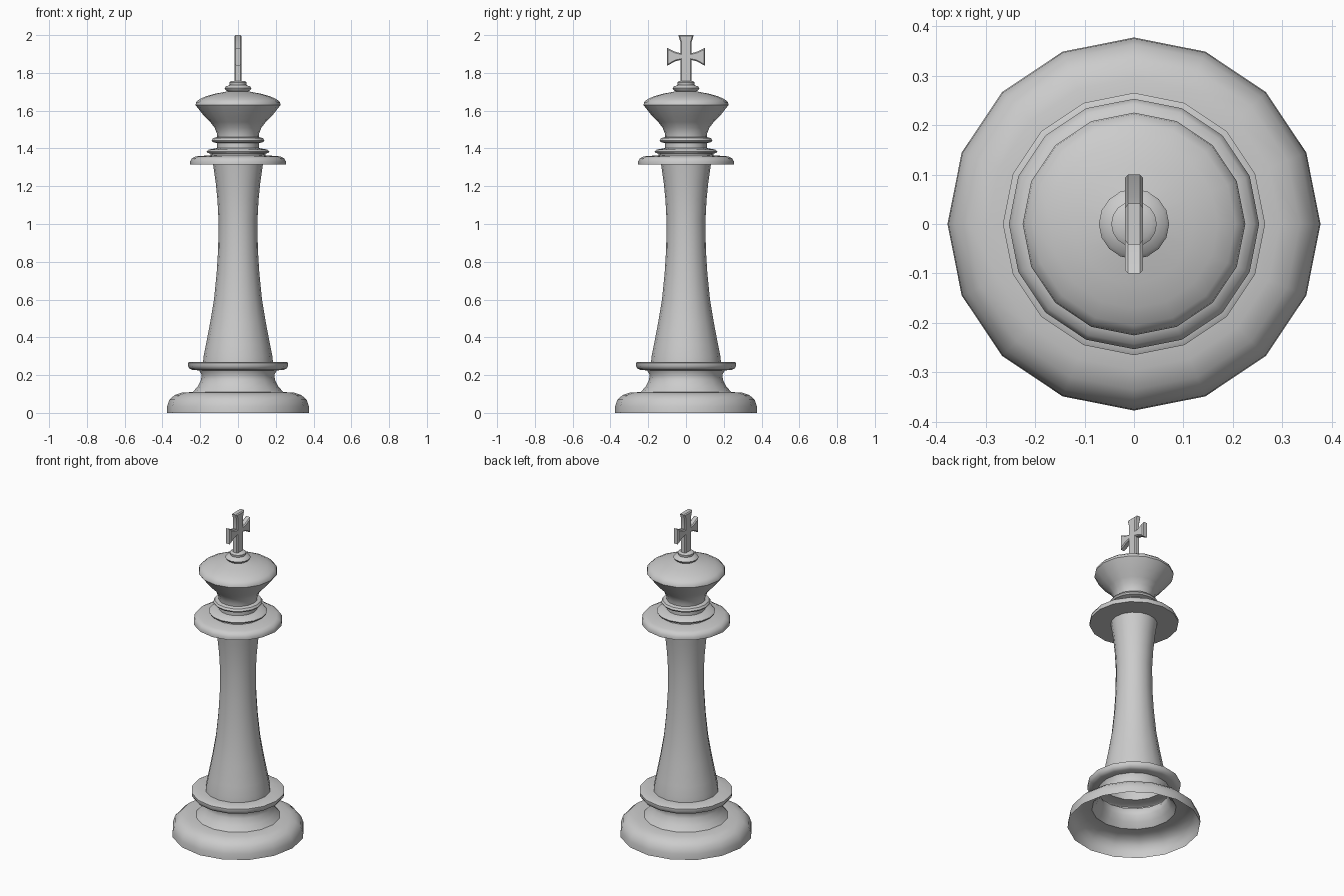
import bpy, bmesh, math

if "Cube" in bpy.data.objects:
    bpy.data.objects.remove(bpy.data.objects["Cube"])

SIDES = 16


def finish(name, bm, angle):
    mesh = bpy.data.meshes.new(name)
    bm.to_mesh(mesh)
    bm.free()
    ob = bpy.data.objects.new(name, mesh)
    bpy.context.collection.objects.link(ob)
    bpy.ops.object.select_all(action='DESELECT')
    ob.select_set(True)
    bpy.context.view_layer.objects.active = ob
    bpy.ops.object.shade_smooth_by_angle(angle=math.radians(angle))
    return ob


def lathe(name, profile):
    """Turn (radius, z) points about z; radius 0 closes to a single point."""
    bm = bmesh.new()
    verts = [bm.verts.new((r, 0, z)) for r, z in profile]
    edges = [bm.edges.new(p) for p in zip(verts, verts[1:])]
    bmesh.ops.spin(bm, geom=verts + edges, cent=(0, 0, 0), axis=(0, 0, 1),
                   angle=math.tau, steps=SIDES, use_duplicate=False)
    bmesh.ops.remove_doubles(bm, verts=bm.verts[:], dist=0.0005)
    bmesh.ops.recalc_face_normals(bm, faces=bm.faces[:])
    return finish(name, bm, 40)


# Hollow turned body: one continuous shell, open at the bottom
foot = [(.377, 0), (.375, .035), (.363, .07), (.335, .095), (.295, .108), (.24, .11)]
neck = [(.213, .14), (.196, .175), (.192, .2), (.205, .225)]
lower_collar = [(.24, .227), (.255, .233), (.265, .248), (.265, .265), (.255, .27), (.185, .27)]
shaft = [(.182, .30), (.17, .36), (.147, .48), (.127, .6), (.113, .74), (.105, .87),
         (.103, 1.02), (.109, 1.13), (.118, 1.22), (.132, 1.315)]
upper_collar = [(.253, 1.315), (.253, 1.332), (.243, 1.349), (.222, 1.358), (.145, 1.364)]
ring_low = [(.145, 1.372), (.162, 1.377), (.166, 1.385), (.155, 1.394), (.11, 1.402)]
ring_high = [(.11, 1.428), (.134, 1.434), (.14, 1.443), (.132, 1.455), (.11, 1.46)]
head = [(.112, 1.48), (.124, 1.51), (.147, 1.54), (.18, 1.572), (.225, 1.63), (.222, 1.645),
        (.205, 1.66), (.17, 1.676), (.12, 1.69), (.055, 1.702)]
knob = [(.066, 1.71), (.071, 1.719), (.064, 1.728), (.044, 1.736),
        (.046, 1.75), (.036, 1.757), (0, 1.759)]
lathe("turned_body", foot + neck + lower_collar + shaft + upper_collar
      + ring_low + ring_high + head + knob)

# Flared cross finial, mirrored outline in the yz plane
half = [(.03, 1.745), (.03, 1.868), (.055, 1.862), (.1, 1.838), (.1, 1.933),
        (.055, 1.911), (.03, 1.905), (.03, 1.965), (.041, 2.0)]
outline = half + [(-y, z) for y, z in reversed(half)]
bm = bmesh.new()
face = bm.faces.new([bm.verts.new((-.018, y, z)) for y, z in outline])
ext = bmesh.ops.extrude_face_region(bm, geom=[face], use_keep_orig=True)
bmesh.ops.translate(bm, vec=(.036, 0, 0),
                    verts=[g for g in ext["geom"] if isinstance(g, bmesh.types.BMVert)])
bmesh.ops.recalc_face_normals(bm, faces=bm.faces[:])
rims = [e for e in bm.edges if abs(e.verts[0].co.x - e.verts[1].co.x) < .001]
bmesh.ops.bevel(bm, geom=rims, offset=.006, segments=1, affect='EDGES')
finish("cross_finial", bm, 20)
